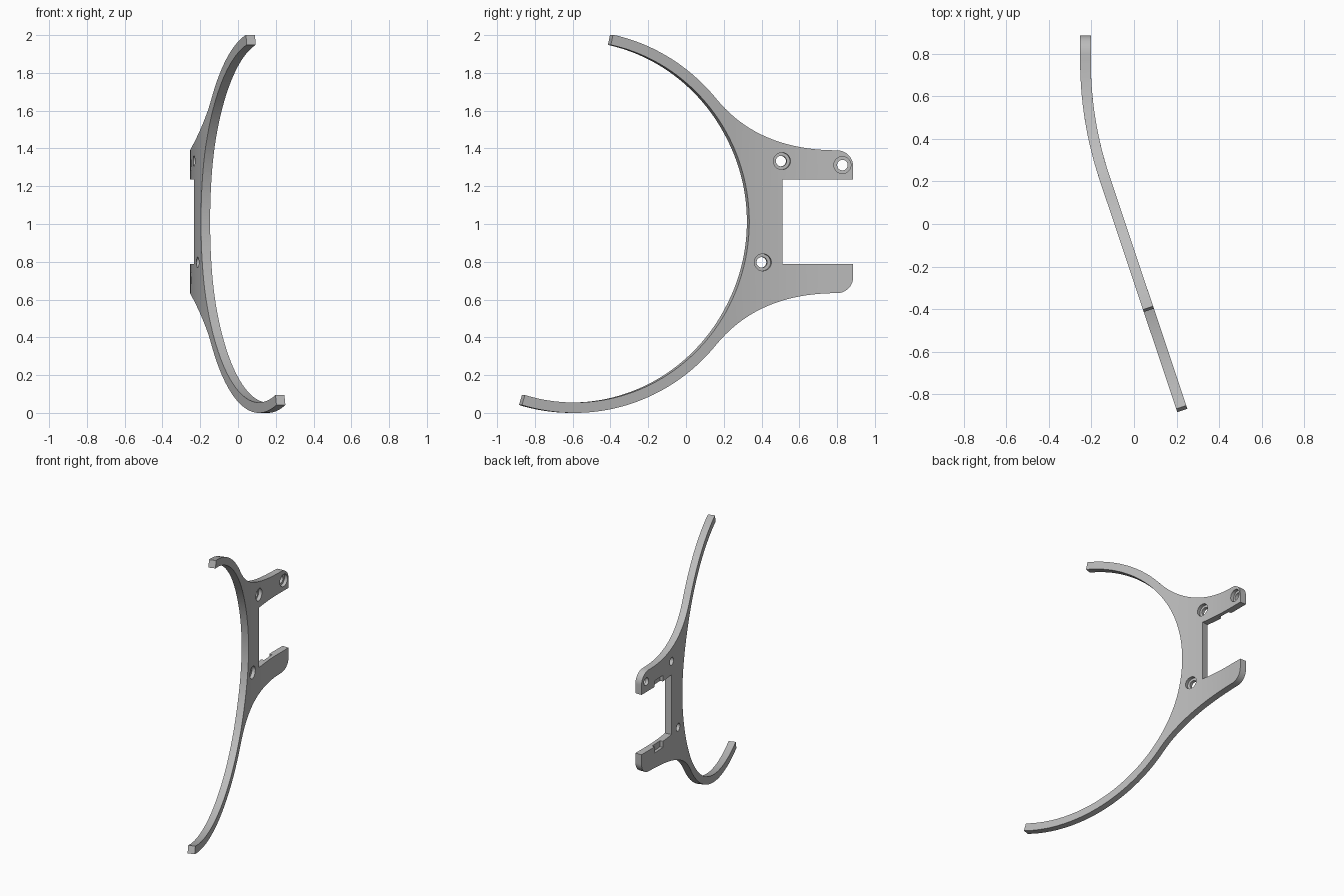
import bpy, bmesh
from math import sin, cos, tan, radians
from mathutils import Vector

if "Cube" in bpy.data.objects:
    bpy.data.objects.remove(bpy.data.objects["Cube"], do_unlink=True)

THICK = 0.05
MID_Z = 1.012                    # mirror height of the bracket
RING_Y = -0.59                   # ring centre
BEND_Y, BEND_R, BEND_ANGLE = 0.767, 1.71, radians(18.5)

grey = bpy.data.materials.new("plain grey")
grey.use_nodes = True
colour = (0.5, 0.5, 0.5, 1)
grey.diffuse_color = colour
grey.node_tree.nodes["Principled BSDF"].inputs["Base Color"].default_value = colour


def ring(a, b, start, end, steps):
    angles = [radians(start + (end - start) * i / steps) for i in range(steps + 1)]
    return [(RING_Y + a * cos(t), MID_Z + b * sin(t)) for t in angles]


def flip(points):
    return [(y, 2 * MID_Z - z) for y, z in reversed(points)]


def fillet(p, c, q, steps=20):
    pts = []
    for i in range(1, steps):
        t = i / steps
        pts.append(tuple((1 - t) ** 2 * p[k] + 2 * t * (1 - t) * c[k] + t * t * q[k]
                         for k in (0, 1)))
    return pts


def prism(name, points, x0, x1):
    """Extrude a (y, z) outline along x."""
    bm = bmesh.new()
    face = bm.faces.new([bm.verts.new((x0, y, z)) for y, z in points])
    out = bmesh.ops.extrude_face_region(bm, geom=[face])
    moved = [v for v in out["geom"] if isinstance(v, bmesh.types.BMVert)]
    bmesh.ops.translate(bm, vec=(x1 - x0, 0, 0), verts=moved)
    bmesh.ops.recalc_face_normals(bm, faces=bm.faces)
    mesh = bpy.data.meshes.new(name)
    bm.to_mesh(mesh)
    bm.free()
    obj = bpy.data.objects.new(name, mesh)
    bpy.context.collection.objects.link(obj)
    return obj


def disc(y, z, r, n=40):
    return [(y + r * cos(radians(360 * i / n)), z + r * sin(radians(360 * i / n)))
            for i in range(n)]


def box(y0, y1, z0, z1):
    return [(y0, z0), (y1, z0), (y1, z1), (y0, z1)]


# Outer edge of the upper half: flared root, arm and rounded arm corner
root = ring(0.98, MID_Z, 40, 40, 1)[0]
arm_top, arm_end, corner = 1.39, 0.885, 0.085
flare = fillet(root, (0.383, arm_top), (arm_end - corner, arm_top))
rounded = [(arm_end - corner + corner * sin(radians(a)),
            arm_top - corner + corner * cos(radians(a))) for a in range(0, 91, 9)]
half = flare + rounded + [(arm_end, 1.235), (0.51, 1.235)]

# Full outline: outer rim, bracket, outer rim, then back along the inner rim
outline = (ring(0.98, MID_Z, 78, 40, 24) + half + flip(half)
           + ring(0.98, MID_Z, -40, -106.5, 40)
           + ring(0.925, 0.957, -106.5, 78, 110))
bracket = prism("curved_bracket", outline, -THICK, 0)

# Counterbored screw holes and the small notches behind the arms
cutters = []
for y, z in ((0.508, 1.333), (0.828, 1.312), (0.407, 0.797)):
    cutters.append(prism("hole_cutter", disc(y, z, 0.028), -0.1, 0.1))
    cutters.append(prism("counterbore_cutter", disc(y, z, 0.045), -0.025, 0.1))
notch = box(0.63, 0.73, 1.2, 1.28)
for shape in (notch, flip(notch)):
    cutters.append(prism("notch_cutter", shape, -0.1, -0.028))

for cutter in cutters:
    cutter.hide_render = True
    mod = bracket.modifiers.new("cut", "BOOLEAN")
    mod.operation = "DIFFERENCE"
    mod.solver = "EXACT"
    mod.object = cutter
graph = bpy.context.evaluated_depsgraph_get()
mesh = bpy.data.meshes.new_from_object(bracket.evaluated_get(graph))
bracket.modifiers.clear()
bracket.data = mesh
for cutter in cutters:
    bpy.data.objects.remove(cutter, do_unlink=True)

# Slice across the bend zone, then roll the flat plate into its bent shape
straight_y = BEND_Y - BEND_R * sin(BEND_ANGLE)
bm = bmesh.new()
bm.from_mesh(mesh)
slices = 14
for i in range(slices + 1):
    y = BEND_Y - BEND_R * sin(BEND_ANGLE * i / slices)
    bmesh.ops.bisect_plane(bm, geom=bm.verts[:] + bm.edges[:] + bm.faces[:],
                           plane_co=(0, y, 0), plane_no=(0, 1, 0), dist=1e-5)
bmesh.ops.triangulate(bm, faces=[f for f in bm.faces if len(f.verts) > 4])
for v in bm.verts:
    t, y, z = v.co
    if y >= BEND_Y:
        x, c, s = 0, 1, 0
    elif y >= straight_y:
        s = (BEND_Y - y) / BEND_R
        c = (1 - s * s) ** 0.5
        x = BEND_R * (1 - c)
    else:
        s, c = sin(BEND_ANGLE), cos(BEND_ANGLE)
        x = BEND_R * (1 - c) + (straight_y - y) * tan(BEND_ANGLE)
    v.co = Vector((x - 0.203 + t * c, y + t * s, z))
bmesh.ops.recalc_face_normals(bm, faces=bm.faces)
bm.to_mesh(mesh)
bm.free()

mesh.materials.clear()
mesh.materials.append(grey)
bpy.ops.object.select_all(action="DESELECT")
bracket.select_set(True)
bpy.context.view_layer.objects.active = bracket
bpy.ops.object.shade_smooth_by_angle(angle=radians(30))
